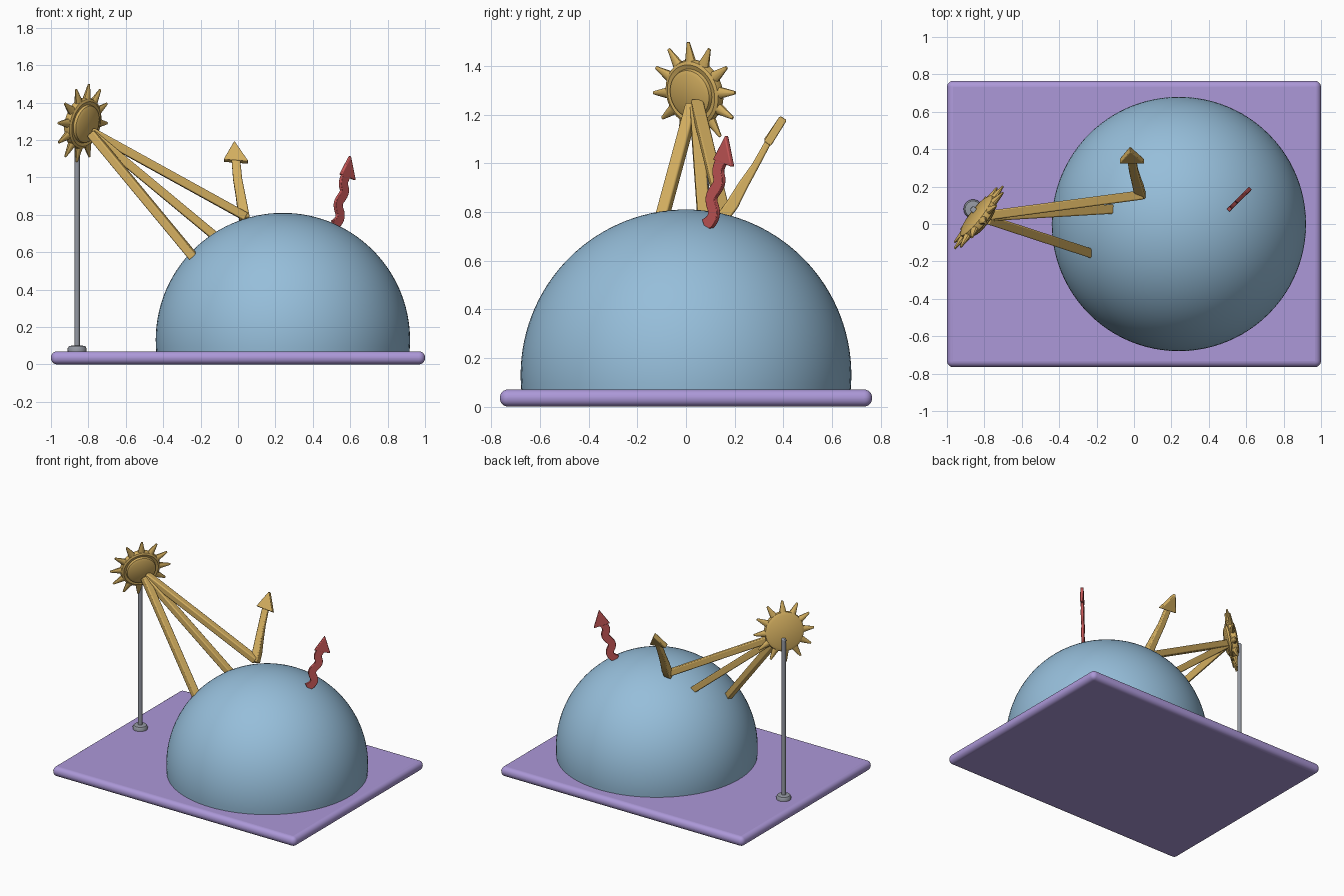
import bpy, bmesh, math
from mathutils import Vector, Matrix

if "Cube" in bpy.data.objects:
    bpy.data.objects.remove(bpy.data.objects["Cube"])


def material(name, rgb):
    m = bpy.data.materials.new(name)
    lin = [(c / 255 / 12.92 if c < 10 else ((c / 255 + 0.055) / 1.055) ** 2.4) for c in rgb]
    m.diffuse_color = (*lin, 1)
    m.use_nodes = True
    m.node_tree.nodes["Principled BSDF"].inputs["Base Color"].default_value = m.diffuse_color
    return m


PURPLE = material("purple", (172, 152, 216))
BLUE = material("sky blue", (150, 190, 218))
GOLD = material("gold", (212, 175, 96))
RED = material("red", (200, 88, 88))
GREY = material("grey", (148, 152, 162))


def finish(bm, name, mat, bevel=0, segments=2, smooth=True):
    """Turn a bmesh into a named object with one colour."""
    bmesh.ops.remove_doubles(bm, verts=bm.verts, dist=1e-5)
    bmesh.ops.recalc_face_normals(bm, faces=bm.faces)
    me = bpy.data.meshes.new(name)
    bm.to_mesh(me)
    bm.free()
    me.materials.append(mat)
    ob = bpy.data.objects.new(name, me)
    bpy.context.collection.objects.link(ob)
    if bevel:
        mod = ob.modifiers.new("bevel", 'BEVEL')
        mod.width, mod.segments = bevel, segments
        mod.limit_method, mod.angle_limit = 'ANGLE', math.radians(40)
    if smooth:
        bpy.ops.object.select_all(action='DESELECT')
        ob.select_set(True)
        bpy.context.view_layer.objects.active = ob
        bpy.ops.object.shade_smooth_by_angle(angle=math.radians(35))
    return ob


def lathe(name, mat, profile, matrix=Matrix(), steps=48):
    bm = bmesh.new()
    vs = [bm.verts.new((r, 0, z)) for r, z in profile]
    es = [bm.edges.new(p) for p in zip(vs, vs[1:])]
    bmesh.ops.spin(bm, geom=vs + es, cent=(0, 0, 0), axis=(0, 0, 1),
                   angle=math.tau, steps=steps, use_merge=True)
    bm.transform(matrix)
    return finish(bm, name, mat)


def ribbon(name, mat, points, side, widths, thicks, bevel=0.007):
    """Rectangular bar swept along points; side is the width direction."""
    bm = bmesh.new()
    pts = [Vector(p) for p in points]
    side = Vector(side).normalized()
    rings = []
    for i, p in enumerate(pts):
        t = pts[min(i + 1, len(pts) - 1)] - pts[max(i - 1, 0)]
        s = (side - t * side.dot(t) / t.length_squared).normalized()
        n = t.cross(s).normalized()
        w, h = s * widths[i] / 2, n * thicks[i] / 2
        rings.append([bm.verts.new(p + o) for o in (w + h, h - w, -w - h, w - h)])
    for a, b in zip(rings, rings[1:]):
        for k in range(4):
            bm.faces.new((a[k], a[k - 1], b[k - 1], b[k]))
    bm.faces.new(rings[0])
    bm.faces.new(rings[-1])
    return finish(bm, name, mat, bevel)


def arrow_head(name, mat, left, right, tip, thick, bevel=0.005):
    bm = bmesh.new()
    p = [Vector(v) for v in (left, right, tip)]
    n = (p[1] - p[0]).cross(p[2] - p[0]).normalized() * thick / 2
    f = bm.faces.new([bm.verts.new(v - n) for v in p])
    new = bmesh.ops.extrude_face_region(bm, geom=[f])["geom"]
    bmesh.ops.translate(bm, vec=n * 2, verts=[v for v in new if isinstance(v, bmesh.types.BMVert)])
    return finish(bm, name, mat, bevel)


# Base slab with fully rounded edges
bm = bmesh.new()
bmesh.ops.create_cube(bm, size=1, matrix=Matrix.Translation((0, 0, 0.035)) @ Matrix.Diagonal((2, 1.53, 0.07, 1)))
finish(bm, "base_slab", PURPLE, 0.033, 6)

# Dome: sphere cut off at the slab
R, cz = 0.68, 0.13
low = math.asin((0.06 - cz) / R)
arc = [low + (math.pi / 2 - low) * i / 32 for i in range(33)]
lathe("dome", BLUE, [(0, 0.06)] + [(R * math.cos(a), cz + R * math.sin(a)) for a in arc[:-1]] + [(0, cz + R)],
      Matrix.Translation((0.24, 0, 0)), 96)

# Pole with a rounded foot and a short peg into the sun's back
pole = Matrix.Translation((-0.86, 0.08, 0))
lathe("pole", GREY, [(0, 0.07), (0.014, 0.07), (0.014, 1.25), (0, 1.25)], pole, 16)
lathe("pole_foot", GREY, [(0, 0.06), (0.05, 0.065), (0.051, 0.085), (0.043, 0.098), (0.015, 0.102), (0, 0.102)], pole, 24)
ribbon("pole_peg", GREY, [(-0.868, 0.085, 1.24), (-0.83, 0.05, 1.245)], (0, 0, 1), [0.03] * 2, [0.03] * 2)

# Sun disc, facing the dome and tipped slightly down
t = math.radians(11.5)
h = Vector((0.79, -0.613, 0))
n = h * math.cos(t) - Vector((0, 0, math.sin(t)))
u = h * math.sin(t) + Vector((0, 0, math.cos(t)))
sun = Matrix.Translation((-0.83, 0.035, 1.29)) @ Matrix((u.cross(n), u, n)).transposed().to_4x4()
lathe("sun_disc", GOLD, [(0, -0.03), (0.115, -0.028), (0.135, -0.018), (0.14, 0), (0.135, 0.018), (0.122, 0.024),
                         (0.104, 0.02), (0.1, 0.034), (0.085, 0.042), (0, 0.046)], sun)

# Ring of twelve tapered spikes
bm = bmesh.new()
for i in range(12):
    spoke = (sun @ Matrix.Rotation(math.tau * i / 12, 4, 'Z') @ Matrix.Translation((0, 0.167, 0))
             @ Matrix.Rotation(-math.pi / 2, 4, 'X') @ Matrix.Diagonal((1, 0.75, 1, 1)))
    bmesh.ops.create_cone(bm, cap_ends=True, segments=10, radius1=0.028, radius2=0.007, depth=0.09, matrix=spoke)
finish(bm, "sun_spikes", GOLD)

# Three sun rays reaching the dome
for name, a, b in (("ray_reflected", (-0.785, 0.045, 1.245), (0.04, 0.155, 0.79)),
                   ("ray_middle", (-0.785, 0.04, 1.235), (-0.11, 0.08, 0.675)),
                   ("ray_front", (-0.785, 0.025, 1.235), (-0.235, -0.155, 0.57))):
    d = Vector(b) - Vector(a)
    ribbon(name, GOLD, [a, b], (-d.y, d.x, 0), [0.05] * 2, [0.046] * 2)

# Reflected ray bending back up into an arrow
ribbon("reflected_shaft", GOLD,
       [(0.035, 0.15, 0.775), (0.025, 0.19, 0.83), (0.012, 0.235, 0.91), (-0.002, 0.285, 0.99), (-0.012, 0.345, 1.1)],
       (1, 0, 0), [0.055, 0.055, 0.05, 0.048, 0.046], [0.05, 0.052, 0.042, 0.03, 0.026])
arrow_head("reflected_arrow_head", GOLD, (-0.077, 0.335, 1.09), (0.055, 0.335, 1.08), (-0.02, 0.402, 1.188), 0.034)

# Wavy heat arrow in a diagonal vertical plane
ctrl = [(0.08, 0.745), (0.108, 0.765), (0.118, 0.80), (0.104, 0.84), (0.106, 0.87), (0.132, 0.905),
        (0.14, 0.93), (0.131, 0.965), (0.138, 0.995), (0.156, 1.025)]
smooth = [Vector(c) for c in ctrl]
for _ in range(2):  # corner cutting keeps the wave soft
    cut = [smooth[0]]
    for a, b in zip(smooth, smooth[1:]):
        cut += [a.lerp(b, 0.25), a.lerp(b, 0.75)]
    smooth = cut + [smooth[-1]]
path = [(y + 0.431, y, z) for y, z in smooth]
ribbon("heat_arrow_shaft", RED, path, (1, 1, 0), [0.052] * len(path), [0.02] * len(path), 0.004)
arrow_head("heat_arrow_head", RED, (0.546, 0.116, 1.015), (0.624, 0.193, 0.985), (0.598, 0.167, 1.115), 0.022)
